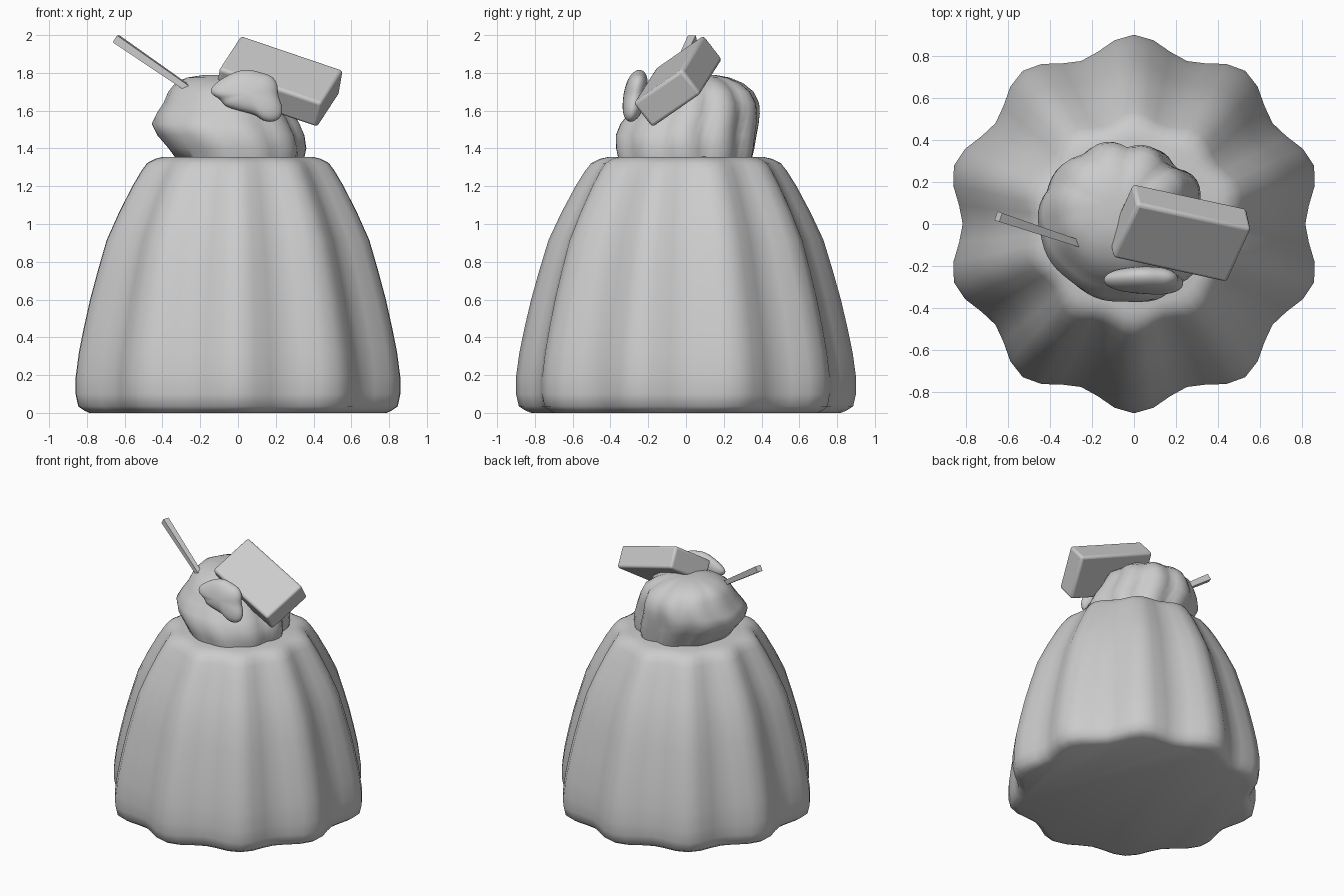
import bpy, math
from mathutils import Vector, Matrix

if "Cube" in bpy.data.objects:
    bpy.data.objects.remove(bpy.data.objects["Cube"])


def finish(name, verts, faces, angle=50):
    me = bpy.data.meshes.new(name)
    me.from_pydata([tuple(v) for v in verts], [], faces)
    me.update()
    ob = bpy.data.objects.new(name, me)
    bpy.context.collection.objects.link(ob)
    bpy.ops.object.select_all(action='DESELECT')
    ob.select_set(True)
    bpy.context.view_layer.objects.active = ob
    if angle:
        bpy.ops.object.shade_smooth_by_angle(angle=math.radians(angle))
    return ob


def loft(name, rings, angle=50):
    """Skin a stack of equal-length counter-clockwise rings and cap both ends."""
    n = len(rings[0])
    verts = [v for r in rings for v in r]
    faces = [tuple(reversed(range(n)))]
    for k in range(len(rings) - 1):
        for i in range(n):
            j = (i + 1) % n
            faces.append((k*n + i, k*n + j, (k+1)*n + j, (k+1)*n + i))
    faces.append(tuple(range((len(rings) - 1)*n, len(rings)*n)))
    return finish(name, verts, faces, angle)


# Fluted jelly body: ten lobes; (z, peak radius, flute depth)
profile = [(0, .82, .08), (.012, .85, .085), (.035, .885, .09), (.1, .9, .095),
           (.19, .9, .095), (.32, .882, .095), (.45, .855, .095), (.6, .82, .095),
           (.75, .778, .095), (.915, .728, .095), (1.06, .66, .095), (1.2, .585, .09),
           (1.28, .535, .085), (1.322, .502, .075), (1.345, .455, .06),
           (1.355, .41, .04), (1.357, .25, 0)]
N = 60
rings = []
for z, r, d in profile:
    ring = []
    for i in range(N):
        a = 2*math.pi*i/N
        rr = r*(1 - d*(.5 - .5*math.cos(10*(a - math.pi/2))))
        ring.append((rr*math.cos(a), rr*math.sin(a), z))
    rings.append(ring)
loft("jelly_body", rings, 60)

# Leaning cream dollop: (z, x min, x max, y min, y max)
levels = [(1.33, -.31, .34, -.355, .35), (1.40, -.36, .355, -.37, .365),
          (1.47, -.42, .345, -.37, .375), (1.53, -.45, .32, -.345, .385),
          (1.585, -.425, .29, -.30, .39), (1.64, -.39, .265, -.265, .385),
          (1.70, -.365, .235, -.225, .355), (1.745, -.33, .17, -.16, .30),
          (1.775, -.27, .10, -.09, .23), (1.79, -.17, .02, -.01, .15)]
M = 64
rings = []
for z, x0, x1, y0, y1 in levels:
    ring = []
    for i in range(M):
        a = 2*math.pi*i/M
        # ridges are rounded lobes twisting with height, stronger at the back right
        w = abs(math.cos(5*a + 2.2*(z - 1.35)))
        strength = .06 + .045*math.cos(a - .7)
        s = 1.02 - strength*(1 - w)
        ring.append(((x0 + x1)/2 + (x1 - x0)/2*s*math.cos(a),
                     (y0 + y1)/2 + (y1 - y0)/2*s*math.sin(a), z))
    rings.append(ring)
loft("cream_dollop", rings, 60)

# Small lumpy nut piece: a lens built on a wavy outline (x, z)
outline = [(-.155, 1.72), (-.085, 1.775), (-.005, 1.815), (.065, 1.822), (.13, 1.8),
           (.18, 1.79), (.217, 1.74), (.21, 1.68), (.243, 1.62), (.233, 1.555),
           (.18, 1.533), (.127, 1.545), (.095, 1.577), (.037, 1.59), (-.016, 1.603),
           (-.08, 1.625), (-.09, 1.66), (-.143, 1.68)]
cx, cz = .06, 1.69
rings = []
for k in range(9):
    t = math.radians(-85 + 170*k/8)
    y = .062*math.sin(t)
    s = math.cos(t)**.8
    rings.append([(cx + (x - cx)*s, -.268 + .17*(cz + (z - cz)*s - cz) + y,
                   cz + (z - cz)*s) for x, z in outline])
nut = loft("nut_piece", rings, 0)
sub = nut.modifiers.new("smooth", 'SUBSURF')
sub.levels = sub.render_levels = 2
for p in nut.data.polygons:
    p.use_smooth = True

# Tilted bevelled wafer block
L = Vector((.53, -.115, -.18)).normalized()
W = Vector((-.1, -.255, -.18))
W = (W - L*W.dot(L)).normalized()
T = L.cross(W)
size, corners = (.585, .335, .165), []
for sz in (-.5, .5):
    corners.append([Vector((.218, -.043, 1.755)) + L*size[0]*a + W*size[1]*b + T*size[2]*sz
                    for a, b in ((-.5, -.5), (.5, -.5), (.5, .5), (-.5, .5))])
block = loft("wafer_block", corners, 35)
bev = block.modifiers.new("bevel", 'BEVEL')
bev.width, bev.segments = .018, 3

# Thin square stick tapering into the cream
tip, end = Vector((-.645, .035, 1.98)), Vector((-.18, -.12, 1.66))
axis = (tip - end).normalized()
u = axis.cross(Vector((0, 0, 1))).normalized()
v = axis.cross(u)
loft("stick", [[p + u*a*h + v*b*h for a, b in ((-1, -1), (1, -1), (1, 1), (-1, 1))]
               for p, h in ((end, .015), (tip, .022))], 0)
